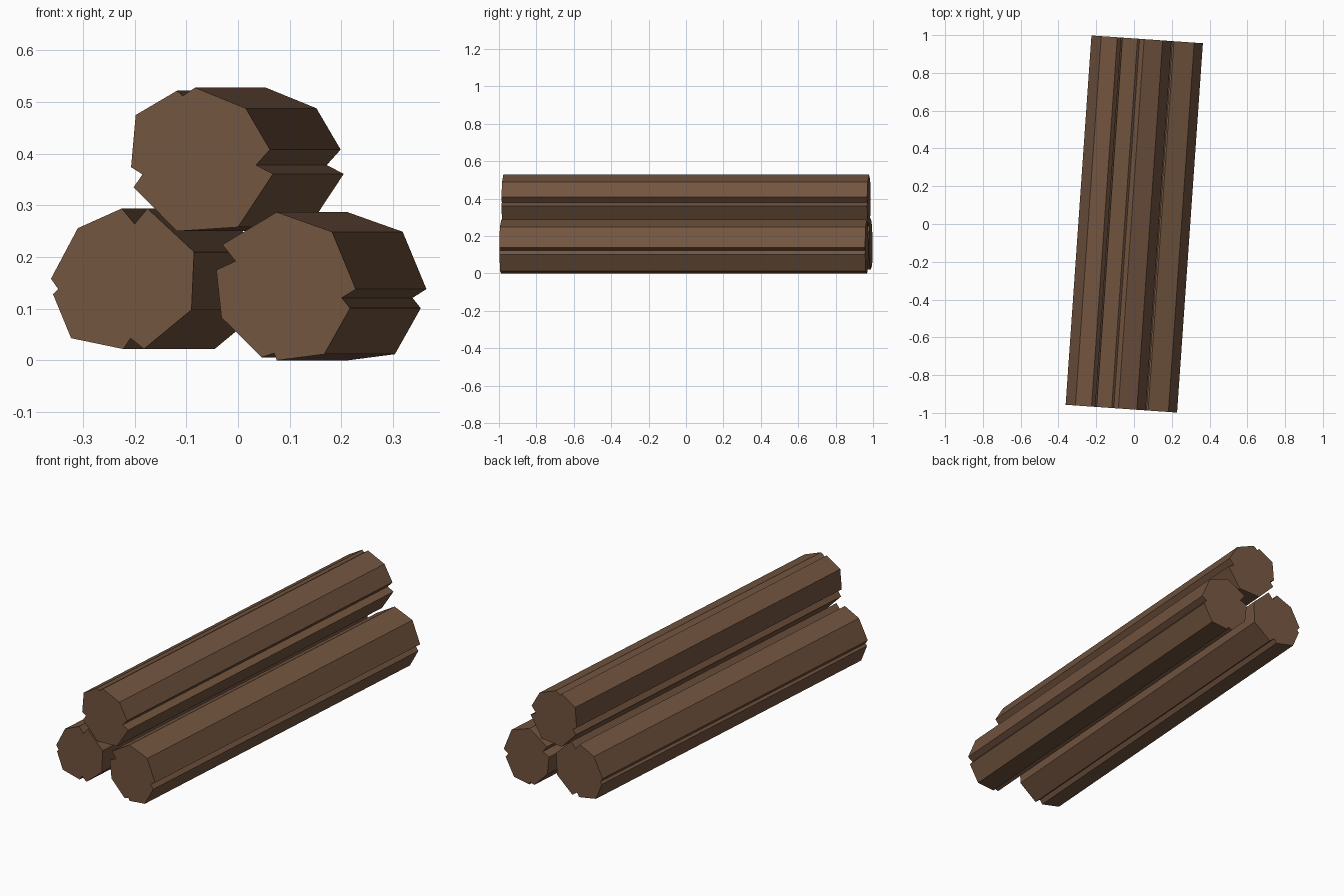
import bpy
import bmesh
from math import radians, sin, cos

cube = bpy.data.objects.get("Cube")
if cube:
    bpy.data.objects.remove(cube, do_unlink=True)

HALF = 0.98            # half the length of a log
YAW = radians(-4)      # the stack lies slightly askew

bark = bpy.data.materials.new("brown wood")
bark.use_nodes = True
bark.diffuse_color = (0.17, 0.09, 0.05, 1)
bark.node_tree.nodes["Principled BSDF"].inputs["Base Color"].default_value = bark.diffuse_color


def log(name, outline):
    """Extrude a grooved outline, given at the front end, along the stack."""
    bm = bmesh.new()
    shift = HALF * sin(YAW)
    ring = [bm.verts.new(((x - shift) / cos(YAW), -HALF, z)) for x, z in outline]
    cap = bm.faces.new(ring)
    sweep = bmesh.ops.extrude_face_region(bm, geom=[cap], use_keep_orig=True)
    moved = [g for g in sweep["geom"] if isinstance(g, bmesh.types.BMVert)]
    bmesh.ops.translate(bm, verts=moved, vec=(0, 2 * HALF, 0))
    bmesh.ops.recalc_face_normals(bm, faces=bm.faces)
    mesh = bpy.data.meshes.new(name)
    bm.to_mesh(mesh)
    bm.free()
    mesh.materials.append(bark)
    obj = bpy.data.objects.new(name, mesh)
    obj.rotation_euler.z = YAW
    bpy.context.collection.objects.link(obj)


# Upper log resting on the two others
log("top_log", [
    (-.083, .528), (.015, .488), (.062, .408), (.035, .378), (.068, .361),
    (0, .258), (-.118, .25), (-.202, .335), (-.185, .36), (-.207, .374),
    (-.198, .475), (-.118, .522), (-.107, .512)])

# Lower logs
log("left_log", [
    (-.225, .294), (-.2, .264), (-.175, .294), (-.085, .21), (-.09, .098),
    (-.182, .022), (-.208, .043), (-.222, .022), (-.323, .043),
    (-.358, .128), (-.348, .138), (-.362, .158), (-.31, .256)])
log("right_log", [
    (.075, .287), (.182, .249), (.228, .138), (.201, .121), (.217, .101),
    (.167, .012), (.075, 0), (.07, .014), (.046, .006), (-.032, .083),
    (-.042, .175), (-.005, .192), (-.03, .224)])
